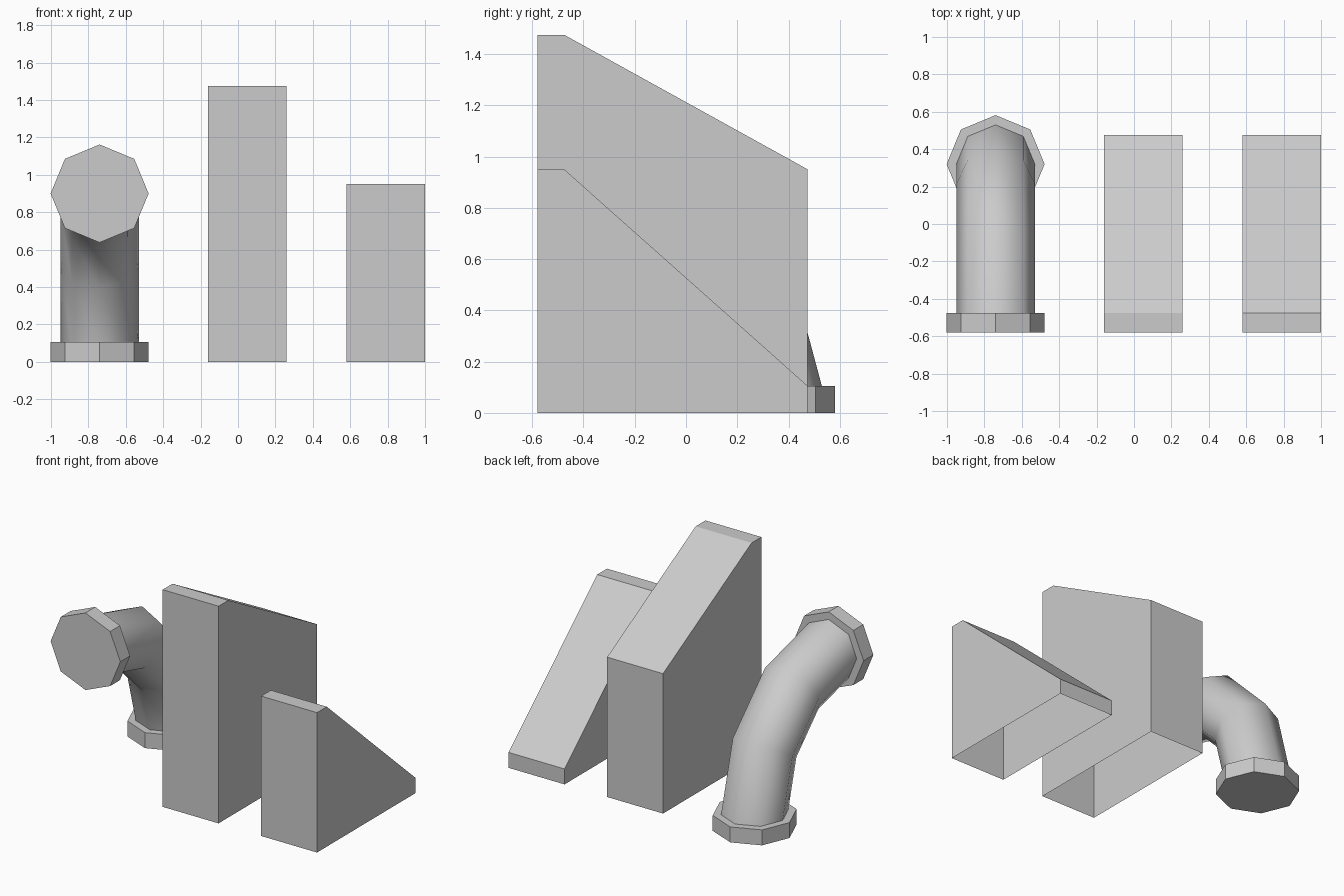
import bpy, bmesh
from math import pi
from mathutils import Matrix, Vector

if "Cube" in bpy.data.objects:
    bpy.data.objects.remove(bpy.data.objects["Cube"])

PIPE_X = -0.74
BEND = Vector((PIPE_X, -0.475, 0.105))   # centre of the elbow's bend
BEND_R = 0.795


def finish(name, bm, smooth=False):
    bmesh.ops.recalc_face_normals(bm, faces=bm.faces[:])
    for f in bm.faces:
        f.smooth = smooth
    me = bpy.data.meshes.new(name)
    bm.to_mesh(me)
    bm.free()
    ob = bpy.data.objects.new(name, me)
    bpy.context.collection.objects.link(ob)
    return ob


def wedge(name, x0, x1, top, back):
    """Side profile (y, z) pushed along x, left open underneath."""
    profile = [(-0.58, 0), (-0.58, top), (-0.475, top), (0.475, back), (0.475, 0)]
    bm = bmesh.new()
    a = [bm.verts.new((x0, y, z)) for y, z in profile]
    b = [bm.verts.new((x1, y, z)) for y, z in profile]
    bm.faces.new(a)
    bm.faces.new(b)
    for i in range(len(profile) - 1):
        bm.faces.new((a[i], a[i + 1], b[i + 1], b[i]))
    return finish(name, bm)


def flange(name, centre, rot):
    """Eight-sided collar at a pipe end."""
    bm = bmesh.new()
    bmesh.ops.create_cone(bm, cap_ends=True, segments=8, radius1=0.262,
                          radius2=0.262, depth=0.105,
                          matrix=Matrix.Translation(centre) @ rot)
    return finish(name, bm)


# Sloped blocks
wedge("tall_wedge", -0.16, 0.26, 1.475, 0.95)
wedge("small_wedge", 0.58, 1.0, 0.95, 0.105)

# Elbow pipe: octagon swept through a quarter turn in three steps
bm = bmesh.new()
start = BEND + Vector((0, BEND_R, 0))
ring = bmesh.ops.create_circle(bm, segments=8, radius=0.21,
                               matrix=Matrix.Translation(start))["verts"]
edges = list({e for v in ring for e in v.link_edges})
bmesh.ops.spin(bm, geom=ring + edges, cent=BEND, axis=(1, 0, 0),
               angle=pi / 2, steps=3, use_duplicate=False)
finish("elbow_pipe", bm, smooth=True)

# Collars at the floor and the front
flange("floor_flange", (PIPE_X, 0.32, 0.0525), Matrix.Identity(4))
flange("front_flange", (PIPE_X, -0.5275, 0.9), Matrix.Rotation(pi / 2, 4, 'X'))
